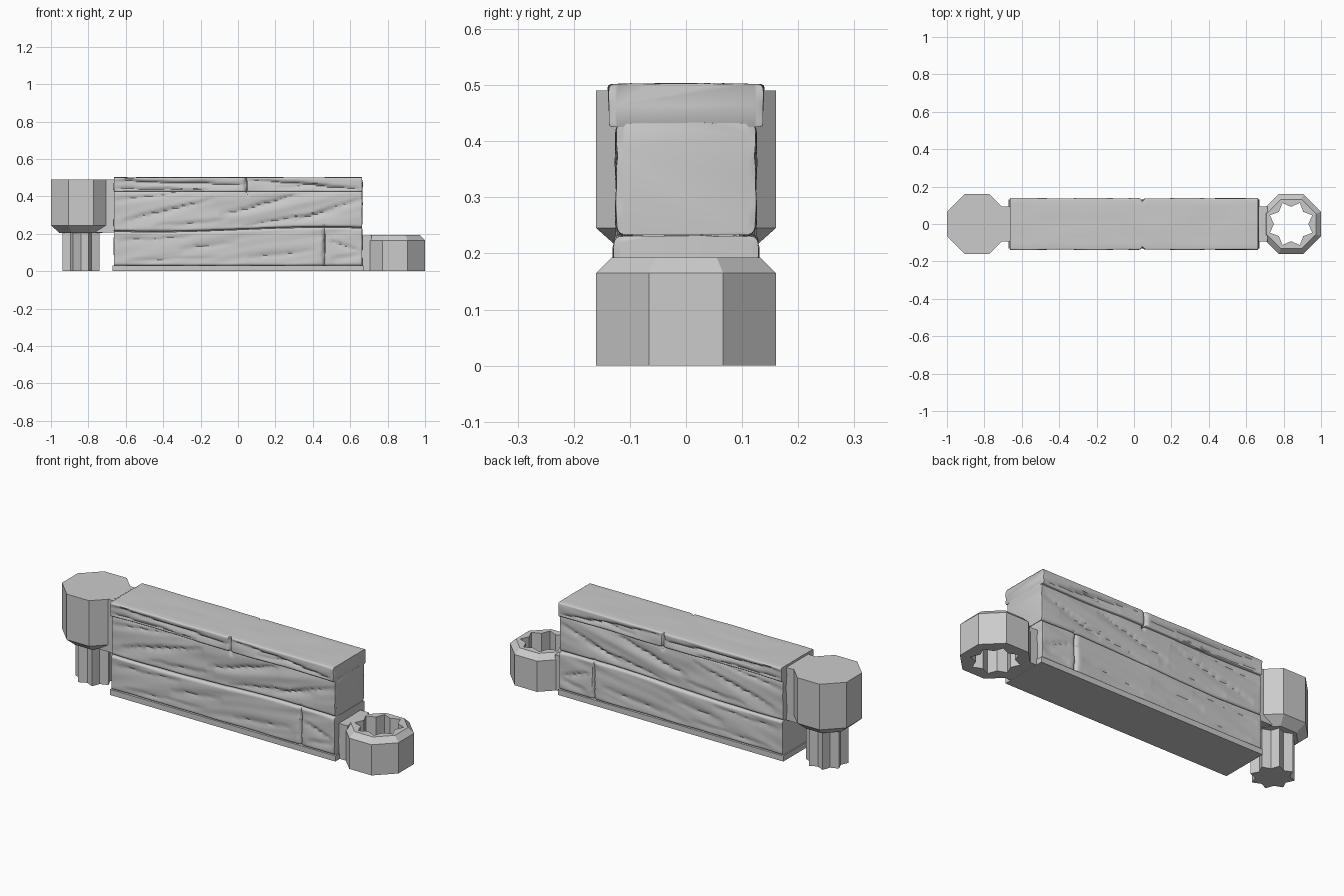
import bpy, bmesh, math
from mathutils import Vector, noise

if "Cube" in bpy.data.objects:
    bpy.data.objects.remove(bpy.data.objects["Cube"])

grey = bpy.data.materials.new("plain_grey")
grey.use_nodes = True
tone = (0.6, 0.6, 0.6, 1)
grey.diffuse_color = tone
grey.node_tree.nodes["Principled BSDF"].inputs["Base Color"].default_value = tone


def finish(bm, name, smooth=False):
    bmesh.ops.recalc_face_normals(bm, faces=bm.faces)
    mesh = bpy.data.meshes.new(name)
    bm.to_mesh(mesh)
    bm.free()
    mesh.materials.append(grey)
    ob = bpy.data.objects.new(name, mesh)
    bpy.context.collection.objects.link(ob)
    if smooth:
        bpy.ops.object.select_all(action='DESELECT')
        ob.select_set(True)
        bpy.context.view_layer.objects.active = ob
        bpy.ops.object.shade_smooth_by_angle(angle=math.radians(35))
    return ob


def skin(bm, sections, closed=False):
    """Join equal-length rings of points; cap the ends or close the chain."""
    rings = [[bm.verts.new(p) for p in s] for s in sections]
    pairs = list(zip(rings, rings[1:]))
    if closed:
        pairs.append((rings[-1], rings[0]))
    else:
        bm.faces.new(rings[0])
        bm.faces.new(rings[-1])
    for a, b in pairs:
        for i in range(len(a)):
            j = (i + 1) % len(a)
            bm.faces.new((a[i], a[j], b[j], b[i]))


def box(name, x0, x1, half, z0, z1):
    bm = bmesh.new()
    skin(bm, [[(x, -half, z0), (x, half, z0), (x, half, z1), (x, -half, z1)]
              for x in (x0, x1)])
    return finish(bm, name)


def ring16(cx, z, tip, inner):
    """Sixteen points whose radius alternates: octagon or eight-point star."""
    return [(cx + r * math.cos(a), r * math.sin(a), z)
            for i in range(16)
            for a, r in [(i * math.pi / 8, tip if i % 2 else inner)]]


def octagon(cx, z, r):
    return ring16(cx, z, r / math.cos(math.pi / 8), r)


# Cracks as (x0, z0, x1, z1, depth)
CRACKS = [
    (-.62, .27, -.12, .39, .012), (-.1, .30, .32, .41, .012),
    (.02, .24, .55, .33, .010), (.3, .27, .66, .39, .010),
    (-.66, .38, -.3, .42, .008), (-.45, .24, -.05, .28, .008),
    (-.64, .16, -.25, .19, .007), (-.32, .12, .0, .155, .007),
    (.05, .07, .42, .115, .008), (-.6, .06, -.1, .075, .005),
    (.47, .17, .66, .11, .010), (.5, .07, .66, .09, .006),
    (-.68, .485, .04, .46, .015), (-.66, .445, -.15, .435, .012),
    (.05, .49, .66, .44, .014), (.2, .45, .5, .465, .008),
    # upright splits
    (.46, .0, .46, .25, .022), (.045, .40, .045, .54, .026),
]


def carve(x, z):
    """Depth of the carved wood grain at a point on a long side."""
    wob = .008 * noise.noise(Vector((x * 9, z * 20, 3)))
    depth = .004 * (1 + noise.noise(Vector((x * 3, (z - x * .2) * 22, 0))))
    for x0, z0, x1, z1, d in CRACKS:
        dx, dz = x1 - x0, z1 - z0
        length = math.hypot(dx, dz)
        t = ((x - x0) * dx + (z - z0) * dz) / length ** 2
        if 0 < t < 1:
            off = ((z - z0) * dx - (x - x0) * dz) / length + wob
            soft = .005 if off > 0 or dx == 0 else .025
            depth += d * math.sqrt(math.sin(math.pi * t)) * math.exp(-abs(off) / soft)
    return depth


def rounding(e, r):
    return 0 if e >= r else r - math.sqrt(max(0, r * r - (r - e) ** 2))


def ease(n):
    return [.5 - .5 * math.cos(math.pi * i / n) for i in range(n + 1)]


END = .67


def plank(name, half, bottom, top, rows, radius):
    """Long beam with carved sides, worn edges and uneven ends."""
    count = 180
    bm = bmesh.new()
    sections = []
    for i in range(count + 1):
        x = -END + 2 * END * i / count
        z0, z1 = bottom(x), top(x)
        worn = rounding(END - abs(x), .012)
        side = []
        for v in ease(rows):
            z = z0 + (z1 - z0) * v
            y = half - carve(x, z) - worn
            y -= rounding(min(v, 1 - v) * (z1 - z0), radius)
            px = x
            if i in (0, count):
                px -= math.copysign(.006 * (1 + noise.noise(Vector((x, 0, z * 25)))), x)
            side.append((px, y, z))
        lid = [(side[-1][0], side[-1][1] * (1 - 2 * k / 8),
                z1 + .003 * noise.noise(Vector((x * 4, k * .7, 5))))
               for k in range(1, 8)]
        sections.append(side + lid + [(a, -y, z) for a, y, z in reversed(side)])
    skin(bm, sections)
    return finish(bm, name, smooth=True)


def seam(x):
    return .222 + .012 * math.sin(x * 3.5)


# Timber wall
box("base_strip", -END, END, .13, 0, .03)
box("wall_core", -.66, .66, .095, .02, .48)
plank("lower_plank", .133, lambda x: .03, seam, 26, .012)
plank("middle_plank", .129, lambda x: seam(x) + .003, lambda x: .432, 28, .014)
plank("top_plank", .142, lambda x: .425, lambda x: .502, 16, .008)

# Post with its star-shaped peg, on the right-hand end
POST = -.84
bm = bmesh.new()
skin(bm, [octagon(POST, .205, .115), octagon(POST, .245, .16), octagon(POST, .49, .16)])
finish(bm, "post_head")
bm = bmesh.new()
skin(bm, [ring16(POST, z, .107, .08) for z in (0, .21)])
finish(bm, "post_peg")
box("post_connector", -.76, -.65, .093, .207, .4895)

# Socket with matching star-shaped hole, on the left-hand end
SOCKET = .84
bm = bmesh.new()
skin(bm, [octagon(SOCKET, 0, .16), octagon(SOCKET, .165, .16),
          octagon(SOCKET, .193, .132),
          ring16(SOCKET, .193, .122, .092), ring16(SOCKET, 0, .122, .092)], closed=True)
finish(bm, "socket_ring")
box("socket_connector", .65, .715, .093, .0005, .19)
